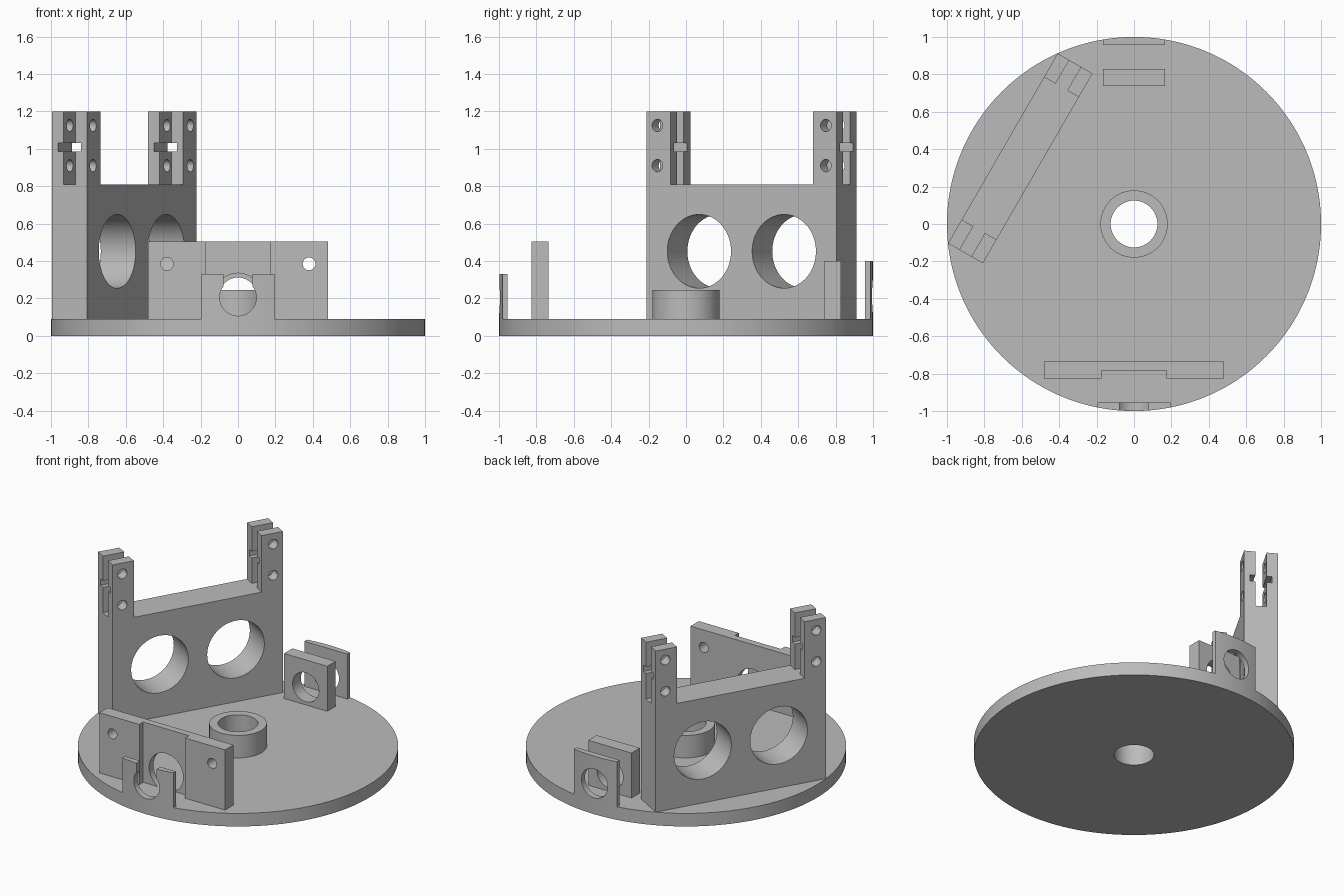
import bpy
from math import radians, pi

if "Cube" in bpy.data.objects:
    bpy.data.objects.remove(bpy.data.objects["Cube"], do_unlink=True)

grey = bpy.data.materials.new("plain grey")
grey.use_nodes = True
grey.diffuse_color = (0.5, 0.5, 0.5, 1)
grey.node_tree.nodes["Principled BSDF"].inputs["Base Color"].default_value = (0.5, 0.5, 0.5, 1)

BASE_TOP = 0.09


def finish(ob, name):
    ob.name = ob.data.name = name
    ob.data.materials.clear()
    ob.data.materials.append(grey)
    return ob


def box(name, x, y, z):
    """Box from (min, max) ranges."""
    bpy.ops.mesh.primitive_cube_add(size=1)
    ob = bpy.context.object
    for v in ob.data.vertices:
        v.co = [lo + (c + 0.5) * (hi - lo) for c, (lo, hi) in zip(v.co, (x, y, z))]
    return finish(ob, name)


def rod(name, radius, length, centre, axis="Z", sides=64):
    rot = (pi / 2, 0, 0) if axis == "Y" else (0, 0, 0)
    bpy.ops.mesh.primitive_cylinder_add(vertices=sides, radius=radius, depth=length,
                                        location=centre, rotation=rot)
    bpy.ops.object.transform_apply(location=True, rotation=True, scale=True)
    return finish(bpy.context.object, name)


def combine(ob, tool, operation="DIFFERENCE"):
    """Apply a boolean and throw the tool away."""
    mod = ob.modifiers.new("boolean", "BOOLEAN")
    mod.operation, mod.solver, mod.object = operation, "EXACT", tool
    bpy.ops.object.select_all(action="DESELECT")
    bpy.context.view_layer.objects.active = ob
    ob.select_set(True)
    bpy.ops.object.modifier_apply(modifier=mod.name)
    bpy.data.objects.remove(tool, do_unlink=True)


def drill(ob, x, z, radius, y=0, length=0.3):
    combine(ob, rod("drill", radius, length, (x, y, z), "Y"))


# Round base and central hub, bored through
base = rod("round_base", 1, BASE_TOP, (0, 0, BASE_TOP / 2), sides=160)
hub = rod("centre_hub", 0.18, 0.155, (0, 0, BASE_TOP + 0.0775))
for part in (base, hub):
    combine(part, rod("bore", 0.125, 1, (0, 0, 0)))

# Tall side wall, made along x and then turned into place
half, thick, post, body_top, top = 0.586, 0.1075, 0.146, 0.81, 1.2
wall = box("side_wall", (-half, half), (-thick, thick), (BASE_TOP, top))
combine(wall, box("gap", (post - half, half - post), (-1, 1), (body_top, 2)))
combine(wall, box("slot", (-1, 1), (-0.036, 0.036), (body_top, 2)))
combine(wall, box("groove", (-1, 1), (-0.07, 0.07), (0.985, 1.03)))
for side in (-1, 1):
    drill(wall, side * 0.262, 0.452, 0.197)
    for z in (0.91, 1.125):
        drill(wall, side * 0.52, z, 0.033)
wall.rotation_euler.z = radians(60)
wall.location = (-0.608, 0.351, 0)

# Wide front plate with a shallow centre recess
plate = box("front_plate", (-0.48, 0.48), (-0.825, -0.735), (BASE_TOP, 0.505))
combine(plate, box("recess", (-0.175, 0.175), (-1, -0.782), (0, 1)))
drill(plate, 0, 0.205, 0.13 - 0.015 + 0.015, y=-0.78)
for side in (-1, 1):
    drill(plate, side * 0.38, 0.385, 0.034, y=-0.78)
# keep the floor under the big hole tidy
combine(plate, box("trim", (-1, 1), (-1, 0), (-1, BASE_TOP)))

# Front rim bracket with an open-topped round seat
front = box("front_rim_bracket", (-0.195, 0.195), (-1.1, -0.955), (BASE_TOP, 0.33))
combine(front, rod("rim", 1, 2, (0, 0, 0), sides=160), "INTERSECT")
drill(front, 0, 0.205, 0.098, y=-1)
combine(front, box("opening", (-0.077, 0.077), (-1.2, -0.9), (0.205, 1)))

# Back rim bracket and the block facing it
back = box("back_rim_bracket", (-0.165, 0.165), (0.957, 1.1), (BASE_TOP, 0.4))
combine(back, rod("rim", 1, 2, (0, 0, 0), sides=160), "INTERSECT")
block = box("back_block", (-0.165, 0.165), (0.737, 0.828), (BASE_TOP, 0.4))
for part, y in ((back, 0.98), (block, 0.78)):
    drill(part, 0, 0.212, 0.1, y=y)

# Smooth the round faces, keep edges crisp
bpy.ops.object.select_all(action="DESELECT")
for part in (base, hub, wall, plate, front, back, block):
    part.select_set(True)
bpy.context.view_layer.objects.active = base
bpy.ops.object.shade_smooth_by_angle(angle=radians(30))
